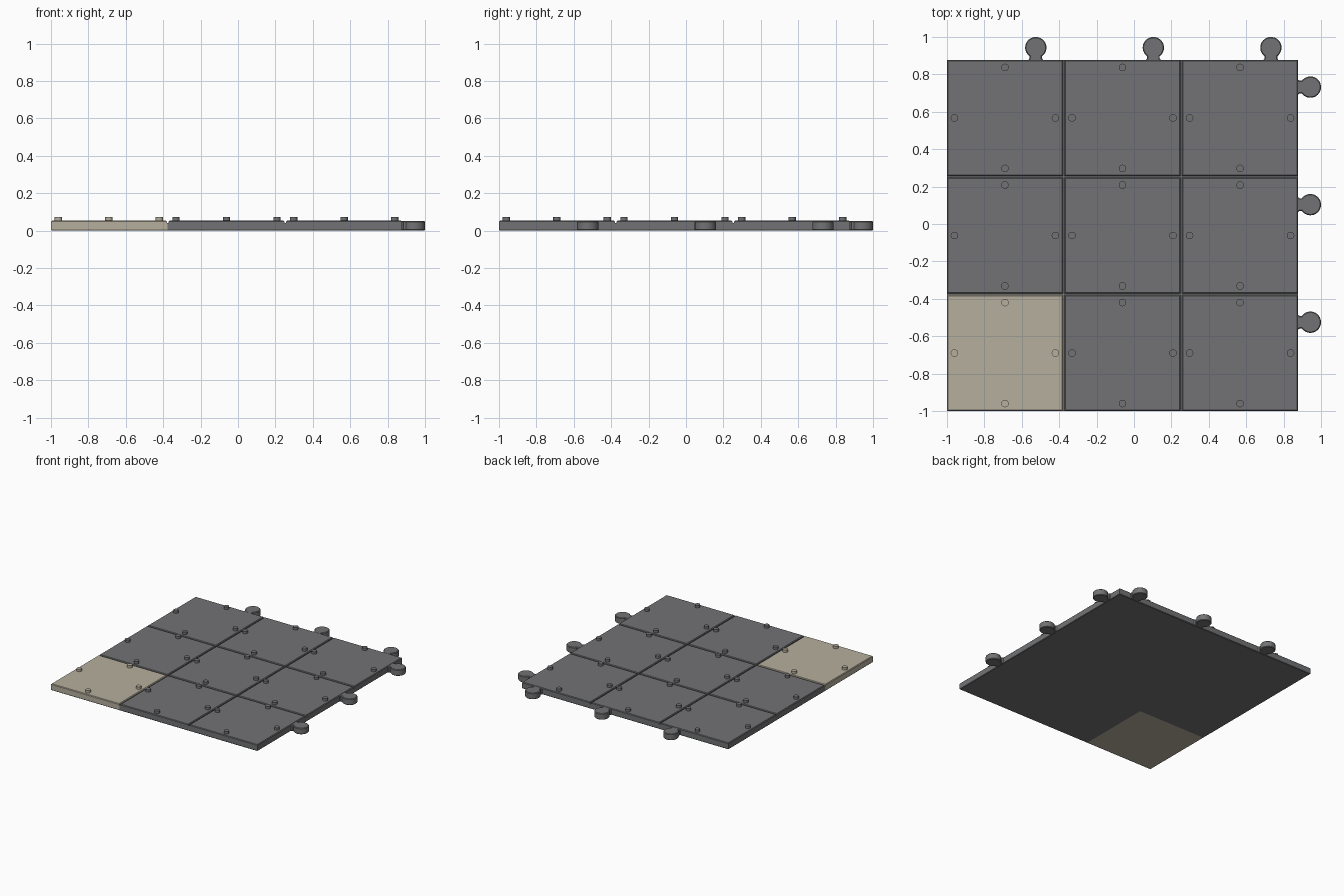
import bpy, bmesh, math

if "Cube" in bpy.data.objects:
    bpy.data.objects.remove(bpy.data.objects["Cube"])

PITCH, TILE, TOP, GROOVE = 0.6285, 0.62, 0.053, 0.04
LOW, HIGH = -1.0, 0.877          # extent of the square body in x and y
FIRST = LOW + TILE / 2           # centre of the first row and column
SPLIT = LOW + (TILE + PITCH) / 2  # colour border of the pale corner


def material(name, rgb):
    m = bpy.data.materials.new(name)
    m.diffuse_color = (*rgb, 1)
    m.use_nodes = True
    m.node_tree.nodes["Principled BSDF"].inputs["Base Color"].default_value = m.diffuse_color
    return m


GREY = material("dark grey", (0.168, 0.171, 0.177))
TAN = material("pale tan", (0.47, 0.43, 0.345))


def finish(bm, name, mats, smooth=False):
    bmesh.ops.recalc_face_normals(bm, faces=bm.faces)
    me = bpy.data.meshes.new(name)
    bm.to_mesh(me)
    bm.free()
    for m in mats:
        me.materials.append(m)
    ob = bpy.data.objects.new(name, me)
    bpy.context.collection.objects.link(ob)
    if smooth:
        bpy.context.view_layer.objects.active = ob
        ob.select_set(True)
        bpy.ops.object.shade_smooth_by_angle(angle=math.radians(30))
        ob.select_set(False)
    return ob


def slab(outline, z0, z1, bottom=0.0, top=0.0):
    """Extrude an outline upward and chamfer its lower and upper rims."""
    bm = bmesh.new()
    face = bm.faces.new([bm.verts.new((x, y, z0)) for x, y in outline])
    new = bmesh.ops.extrude_face_region(bm, geom=[face])["geom"]
    bmesh.ops.translate(bm, vec=(0, 0, z1 - z0),
                        verts=[v for v in new if isinstance(v, bmesh.types.BMVert)])
    bmesh.ops.recalc_face_normals(bm, faces=bm.faces)
    for z, width in ((z0, bottom), (z1, top)):
        if width:
            rim = [e for e in bm.edges if all(abs(v.co.z - z) < 1e-5 for v in e.verts)]
            bmesh.ops.bevel(bm, geom=rim, offset=width, segments=1, affect='EDGES')
    return bm


def square(x0, y0, x1, y1):
    return [(x0, y0), (x1, y0), (x1, y1), (x0, y1)]


# Continuous base under the tiles, with one pale corner
bm = slab(square(LOW, LOW, HIGH, HIGH), 0, GROOVE, bottom=0.004)
for axis in ((1, 0, 0), (0, 1, 0)):
    bmesh.ops.bisect_plane(bm, geom=bm.verts[:] + bm.edges[:] + bm.faces[:],
                           plane_co=(SPLIT, SPLIT, 0), plane_no=axis)
for f in bm.faces:
    c = f.calc_center_median()
    f.material_index = int(c.x < SPLIT and c.y < SPLIT)
finish(bm, "base", [GREY, TAN])

# Tiles separated by grooves, each with four round studs
for i in range(3):
    for j in range(3):
        mat = TAN if i == j == 0 else GREY
        cx, cy = FIRST + i * PITCH, FIRST + j * PITCH
        h = TILE / 2
        finish(slab(square(cx - h, cy - h, cx + h, cy + h), GROOVE, TOP, top=0.005),
               f"tile_{i}_{j}", [mat])
        for k in range(4):
            a = k * math.pi / 2
            sx, sy = cx + 0.27 * math.cos(a), cy + 0.27 * math.sin(a)
            ring = [(sx + 0.02 * math.cos(t * math.pi / 12),
                     sy + 0.02 * math.sin(t * math.pi / 12)) for t in range(24)]
            finish(slab(ring, TOP - 0.002, 0.073), f"stud_{i}_{j}_{k}", [mat], True)

# Jigsaw knobs on the right and back sides
RADIUS, NECK, CENTRE = 0.057, 0.034, 0.943
START = math.pi - math.asin(NECK / RADIUS)


def knob_outline(along):
    pts = [(HIGH - 0.006, along - NECK - 0.006), (HIGH, along - NECK - 0.006),
           (HIGH + 0.008, along - NECK)]
    for n in range(33):
        a = -START + 2 * START * n / 32
        pts.append((CENTRE + RADIUS * math.cos(a), along + RADIUS * math.sin(a)))
    return pts + [(HIGH + 0.008, along + NECK), (HIGH, along + NECK + 0.006),
                  (HIGH - 0.006, along + NECK + 0.006)]


for n in range(3):
    outline = knob_outline(FIRST + n * PITCH + 0.165)
    mirrored = [(y, x) for x, y in reversed(outline)]
    for side, pts in (("right", outline), ("back", mirrored)):
        finish(slab(pts, 0, TOP - 0.001, bottom=0.005, top=0.005),
               f"knob_{side}_{n}", [GREY], True)
